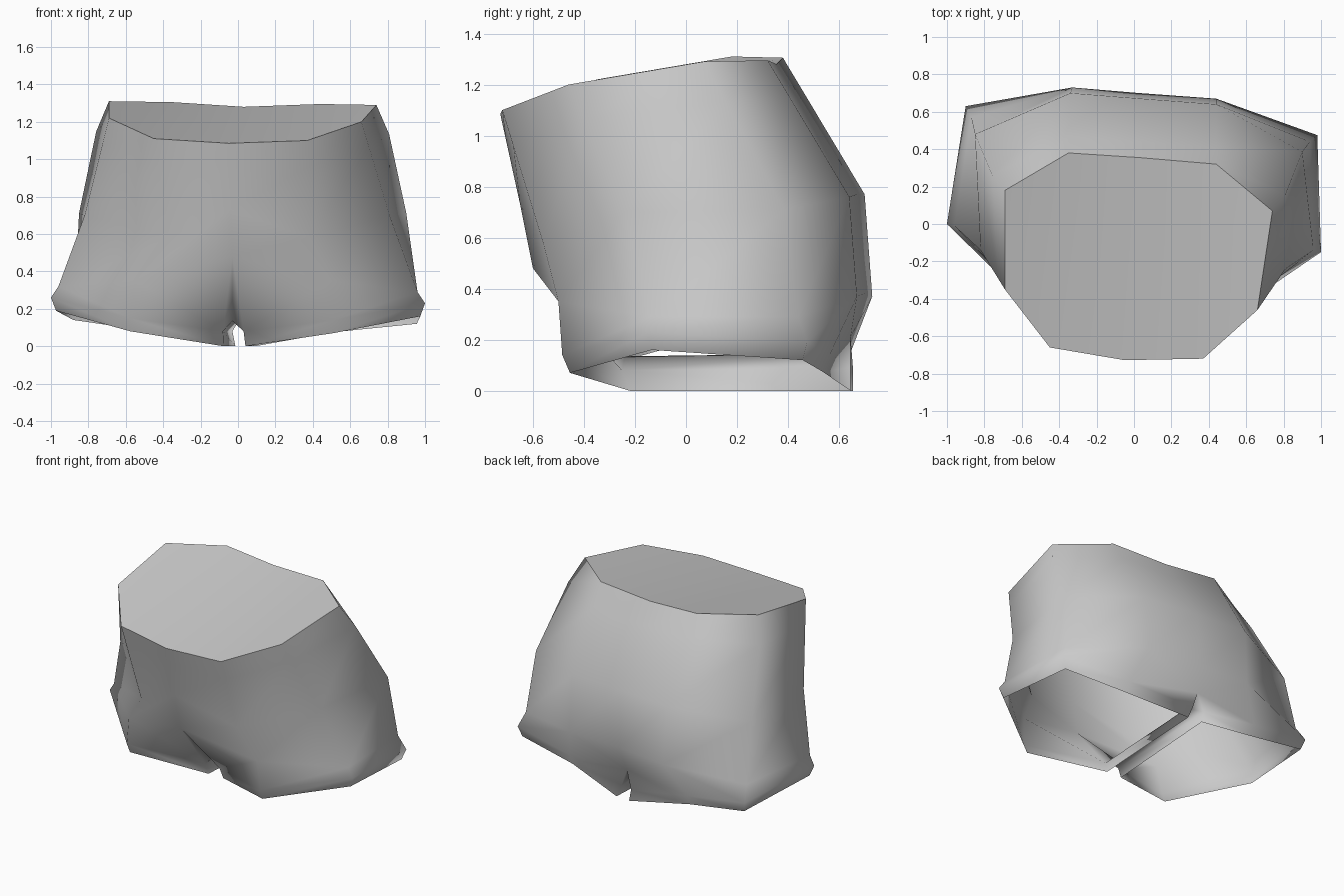
import bpy, bmesh, math
from mathutils import Vector

if "Cube" in bpy.data.objects:
    bpy.data.objects.remove(bpy.data.objects["Cube"])

# Body rings, ten columns each: left-back, across the back, right, then across the front
waist = [(-.69, .18, 1.31), (-.35, .38, 1.305), (.03, .355, 1.28), (.44, .32, 1.295), (.74, .07, 1.29),
         (.66, -.46, 1.20), (.37, -.72, 1.10), (-.05, -.728, 1.085), (-.45, -.66, 1.11), (-.69, -.35, 1.22)]
hips = [(-.85, .48, .71), (-.34, .70, .77), (.04, .67, .77), (.44, .64, .76), (.90, .385, .71),
        (.81, -.24, .70), (.38, -.56, .58), (-.04, -.65, .73), (-.37, -.55, .58), (-.82, -.14, .70)]
thighs = [(-.87, .57, .31), (-.33, .73, .37), (.03, .70, .38), (.44, .67, .37), (.94, .44, .29),
          (.96, -.14, .29), (.50, -.50, .35), (-.03, -.60, .48), (-.55, -.43, .35), (-.96, -.01, .32)]
# Hem of each leg: inner back, back, outer back, outer front, front, inner front
hem_right = [(.05, .645, .09), (.51, .565, .145), (.98, .475, .19), (1.0, -.15, .23), (.51, -.485, .14), (.03, -.25, .08)]
hem_left = [(-.03, .655, .08), (-.46, .645, .15), (-.90, .63, .21), (-1.0, 0, .26), (-.58, -.41, .15), (-.08, -.25, .08)]

bm = bmesh.new()


def ring(points):
    return [bm.verts.new(p) for p in points]


def bridge(a, b):
    n = len(a)
    for i in range(n):
        j = (i + 1) % n
        bm.faces.new((a[i], a[j], b[j], b[i]))


# Torso with closed waist; the sides bulge slightly below the waist
ribs = []
for i, (p, q) in enumerate(zip(waist, hips)):
    v = Vector(p).lerp(Vector(q), .27)
    if i in (0, 4):
        v.x += math.copysign(.025, v.x)
    ribs.append(v)
w, r, h, t = ring(waist), ring(ribs), ring(hips), ring(thighs)
for a, b, c, d in ((0, 1, 8, 9), (1, 2, 7, 8), (2, 3, 6, 7), (3, 4, 5, 6)):
    bm.faces.new((w[a], w[b], w[c], w[d]))
bridge(w, r)
bridge(r, h)
bridge(h, t)

# Legs joined along a crotch seam, with open turned-in hems
cleft = bm.verts.new((.01, .645, .21))
seam_back = bm.verts.new((.01, .54, .145))
seam_front = bm.verts.new((-.03, -.24, .135))
for points, columns in ((hem_right, (3, 4, 5, 6, 7)), (hem_left, (1, 0, 9, 8, 7))):
    hem = ring(points)
    top = [t[c] for c in columns]
    for i in range(4):
        bm.faces.new((top[i], top[i + 1], hem[i + 2], hem[i + 1]))
    bm.faces.new((t[2], top[0], cleft))
    bm.faces.new((cleft, top[0], hem[1], hem[0]))
    bm.faces.new((cleft, hem[0], seam_back))
    bm.faces.new((t[7], hem[5], seam_front))
    bm.faces.new((seam_back, hem[0], hem[5], seam_front))
    centre = sum((Vector(p) for p in points), Vector()) / 6
    edge = []
    for i, p in enumerate(points):
        v = Vector(p)
        if i in (0, 5):
            # inner corners reach the ground
            edge.append((v.x + (.04 if i == 0 else .01) * (1 if centre.x > 0 else .4), v.y + (.03 if i else 0), 0))
        else:
            inward = (centre - v).normalized() * .03
            edge.append((v.x + inward.x, v.y + inward.y, v.z - .07))
    bridge(hem, ring(edge))

bmesh.ops.recalc_face_normals(bm, faces=bm.faces)
for f in bm.faces:
    f.smooth = True
for i in range(10):
    bm.edges.get((w[i], w[i - 1])).smooth = False
mesh = bpy.data.meshes.new("shorts")
bm.to_mesh(mesh)
bm.free()
shorts = bpy.data.objects.new("shorts", mesh)
bpy.context.collection.objects.link(shorts)

# Plain grey cloth
cloth = bpy.data.materials.new("grey cloth")
cloth.diffuse_color = (.59, .59, .59, 1)
cloth.use_nodes = True
cloth.node_tree.nodes["Principled BSDF"].inputs["Base Color"].default_value = cloth.diffuse_color
mesh.materials.append(cloth)
